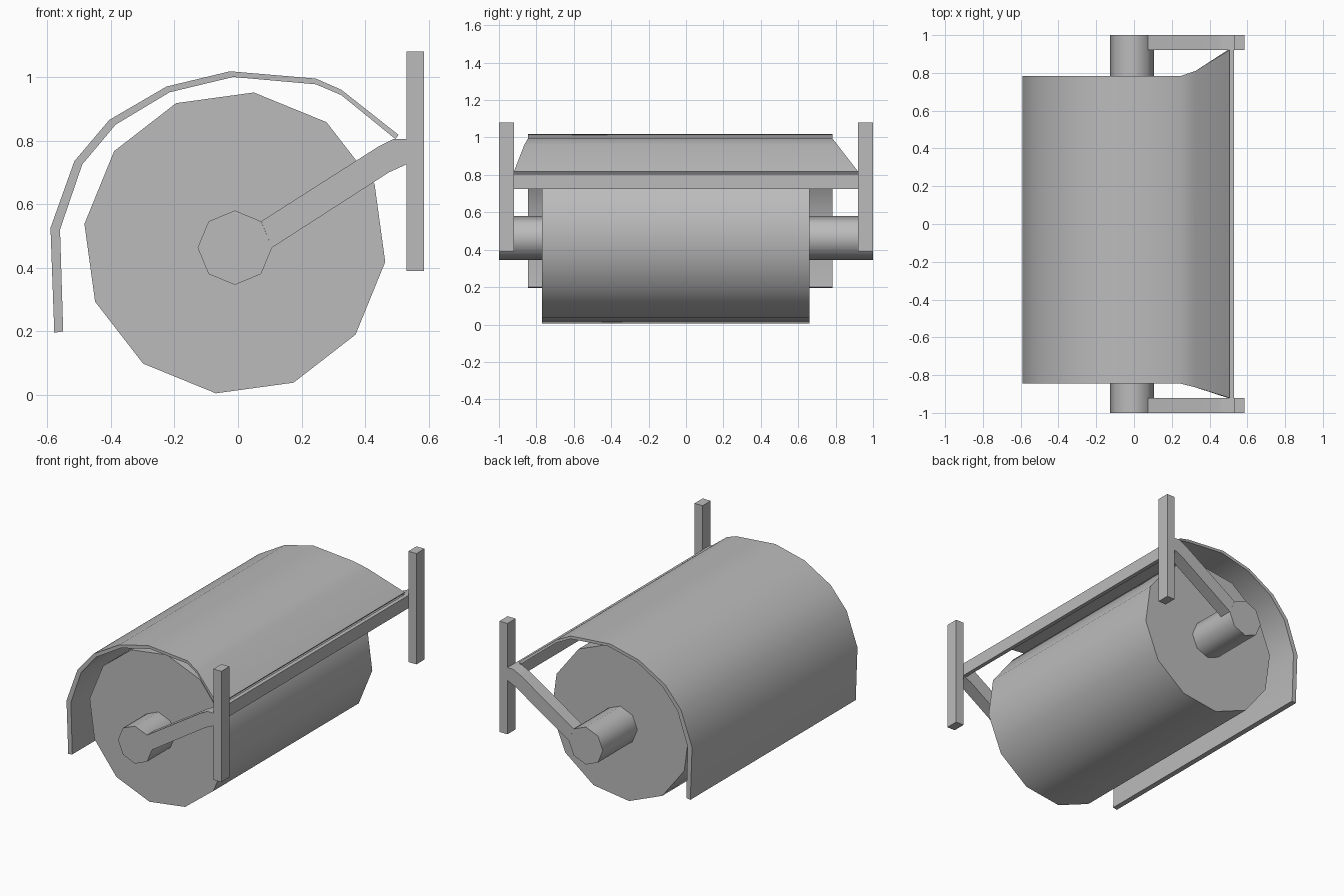
import bpy
import bmesh
from math import radians, sin, cos, tau

old = bpy.data.objects.get("Cube")
if old:
    bpy.data.objects.remove(old, do_unlink=True)

grey = bpy.data.materials.new("plain_grey")
grey.use_nodes = True
shade = (0.5, 0.5, 0.5, 1)
grey.diffuse_color = shade
grey.node_tree.nodes["Principled BSDF"].inputs["Base Color"].default_value = shade


def finish(name, bm, smooth=True):
    """Turn a bmesh into a named, shaded object."""
    bmesh.ops.recalc_face_normals(bm, faces=bm.faces[:])
    mesh = bpy.data.meshes.new(name)
    bm.to_mesh(mesh)
    bm.free()
    mesh.materials.append(grey)
    obj = bpy.data.objects.new(name, mesh)
    bpy.context.collection.objects.link(obj)
    if smooth:
        bpy.ops.object.select_all(action="DESELECT")
        obj.select_set(True)
        bpy.context.view_layer.objects.active = obj
        bpy.ops.object.shade_smooth_by_angle(angle=radians(50))
    return obj


def prism(name, profile, y0, y1, smooth=True):
    """Extrude an (x, z) profile along y."""
    bm = bmesh.new()
    front = [bm.verts.new((x, y0, z)) for x, z in profile]
    back = [bm.verts.new((x, y1, z)) for x, z in profile]
    bm.faces.new(front)
    bm.faces.new(back)
    count = len(profile)
    for i in range(count):
        j = (i + 1) % count
        bm.faces.new((front[i], front[j], back[j], back[i]))
    return finish(name, bm, smooth)


def polygon(x, z, radius, sides, start=0):
    turn = radians(start)
    return [(x + radius * cos(turn + tau * i / sides),
             z + radius * sin(turn + tau * i / sides)) for i in range(sides)]


def box(x0, x1, z0, z1):
    return [(x0, z0), (x1, z0), (x1, z1), (x0, z1)]


# Twelve-sided paper roll and the eight-sided spindle through it
prism("paper_roll", polygon(-0.01, 0.478, 0.477, 12, 82.8), -0.77, 0.66)
prism("spindle", polygon(-0.01, 0.463, 0.117, 8), -1, 1)

# Bent arms and wall posts at both ends
arm = [(0.073, 0.546), (0.44, 0.78), (0.49, 0.805), (0.53, 0.805),
       (0.53, 0.725), (0.475, 0.7), (0.107, 0.463)]
for end, y0, y1 in (("front", -1, -0.92), ("back", 0.92, 1)):
    prism(end + "_arm", arm, y0, y1)
    prism(end + "_wall_post", box(0.53, 0.585, 0.39, 1.08), y0, y1, False)

# Bar joining the arms
prism("cross_bar", box(0.505, 0.53, 0.725, 0.805), -0.92, 0.92, False)

# Curved cover, flaring out towards the wall
outer = [(-0.578, 0.195), (-0.59, 0.525), (-0.515, 0.735), (-0.405, 0.865),
         (-0.225, 0.97), (-0.025, 1.018), (0.245, 0.995), (0.325, 0.96),
         (0.505, 0.818)]
inner = [(-0.55, 0.2), (-0.56, 0.52), (-0.49, 0.725), (-0.385, 0.85),
         (-0.215, 0.952), (-0.015, 1), (0.245, 0.977), (0.325, 0.943),
         (0.495, 0.805)]
flare = {7: (-0.865, 0.81), 8: (-0.92, 0.92)}
bm = bmesh.new()
rings = []
for i, ((xo, zo), (xi, zi)) in enumerate(zip(outer, inner)):
    y0, y1 = flare.get(i, (-0.845, 0.783))
    corners = ((xo, y0, zo), (xo, y1, zo), (xi, y1, zi), (xi, y0, zi))
    rings.append([bm.verts.new(c) for c in corners])
for a, b in zip(rings, rings[1:]):
    for i in range(4):
        j = (i + 1) % 4
        bm.faces.new((a[i], a[j], b[j], b[i]))
bm.faces.new(rings[0])
bm.faces.new(rings[-1])
finish("cover", bm)
